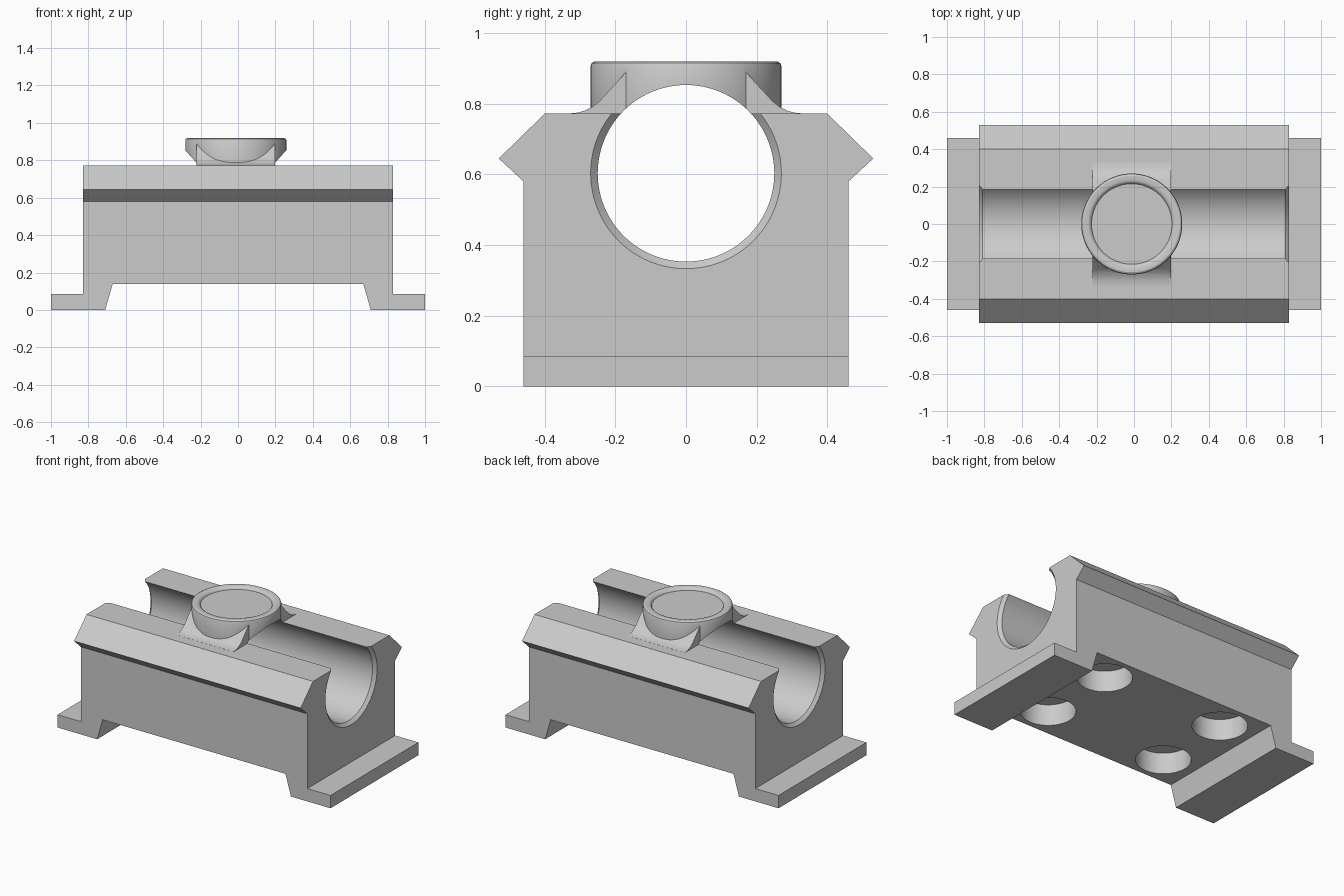
import bpy, bmesh, math
from mathutils import Matrix, Vector

if "Cube" in bpy.data.objects:
    bpy.data.objects.remove(bpy.data.objects["Cube"], do_unlink=True)

grey = bpy.data.materials.new("light_grey")
grey.use_nodes = True
colour = (0.6, 0.6, 0.6, 1)
grey.diffuse_color = colour
grey.node_tree.nodes["Principled BSDF"].inputs["Base Color"].default_value = colour


def finish(name, bm):
    bmesh.ops.recalc_face_normals(bm, faces=bm.faces)
    mesh = bpy.data.meshes.new(name)
    bm.to_mesh(mesh)
    bm.free()
    mesh.materials.append(grey)
    obj = bpy.data.objects.new(name, mesh)
    bpy.context.collection.objects.link(obj)
    return obj


def prism(name, outline, axis, start, end):
    """Extrude a mirrored half outline along x (yz outline) or y (xz outline)."""
    full = outline + [(-u, z) for u, z in reversed(outline)]
    bm = bmesh.new()
    place = (lambda u, z: (start, u, z)) if axis == "x" else (lambda u, z: (u, start, z))
    face = bm.faces.new([bm.verts.new(place(u, z)) for u, z in full])
    step = Vector((end - start, 0, 0) if axis == "x" else (0, end - start, 0))
    moved = bmesh.ops.extrude_face_region(bm, geom=[face])["geom"]
    bmesh.ops.translate(bm, vec=step, verts=[v for v in moved if isinstance(v, bmesh.types.BMVert)])
    return finish(name, bm)


def lathe(name, profile, matrix, sides=96):
    """Closed solid of revolution from (radius, height) rings with flat ends."""
    bm = bmesh.new()
    rings = []
    for r, h in profile:
        angles = [2 * math.pi * i / sides for i in range(sides)]
        rings.append([bm.verts.new((r * math.cos(a), r * math.sin(a), h)) for a in angles])
    for low, high in zip(rings, rings[1:]):
        for i in range(sides):
            j = (i + 1) % sides
            bm.faces.new((low[i], low[j], high[j], high[i]))
    bm.faces.new(rings[0])
    bm.faces.new(rings[-1])
    bm.transform(matrix)
    return finish(name, bm)


def combine(target, tool, operation):
    mod = target.modifiers.new(operation.lower(), "BOOLEAN")
    mod.operation, mod.solver, mod.object = operation, "EXACT", tool
    bpy.context.view_layer.objects.active = target
    bpy.ops.object.modifier_apply(modifier=mod.name)
    bpy.data.objects.remove(tool, do_unlink=True)


# Body with end feet, trimmed to the dovetail rail section
body = prism("rail_body", [(0.67, 0.14), (0.71, 0), (1, 0), (1, 0.085),
                           (0.83, 0.085), (0.83, 0.77)], "y", -0.6, 0.6)
section = prism("rail_section", [(0.46, -0.1), (0.46, 0.58), (0.53, 0.645),
                                 (0.4, 0.772), (0.2, 0.772)], "x", -1.2, 1.2)
body.data.transform(Matrix.Translation((0, 0, 0)))
top_trim = section
for v in body.data.vertices:
    if v.co.z > 0.7:
        v.co.z = 0.9
combine(body, top_trim, "INTERSECT")

# Round cap with a rounded rim and shallow dished top
cap_x = -0.012
cap = lathe("round_cap", [(0.27, 0.7), (0.27, 0.908), (0.267, 0.915), (0.258, 0.92),
                          (0.234, 0.92), (0.226, 0.917), (0.219, 0.911), (0.215, 0.903)],
            Matrix.Translation((cap_x, 0, 0)))

# Flared gussets joining the cap to the rail
flare = [(0.33, 0.72), (0.33, 0.7725), (0.305, 0.775), (0.285, 0.781), (0.265, 0.791),
         (0.245, 0.807), (0.17, 0.889)]
gusset = prism("cap_gusset", flare, "x", cap_x - 0.21, cap_x + 0.21)
combine(cap, gusset, "UNION")
combine(body, cap, "UNION")

# Lengthwise bore with chamfered mouths
bore = lathe("bore_cutter", [(0.29, -0.85), (0.25, -0.81), (0.25, 0.81), (0.29, 0.85)],
             Matrix.Translation((0, 0, 0.603)) @ Matrix.Rotation(math.pi / 2, 4, "Y"))
combine(body, bore, "DIFFERENCE")

# Four blind holes underneath
for x in (-0.445, 0.445):
    for y in (-0.26, 0.26):
        hole = lathe("hole_cutter", [(0.165, 0.05), (0.165, 0.28)],
                     Matrix.Translation((x, y, 0)), 64)
        combine(body, hole, "DIFFERENCE")

bpy.ops.object.select_all(action="DESELECT")
body.select_set(True)
bpy.context.view_layer.objects.active = body
bpy.ops.object.shade_smooth_by_angle(angle=math.radians(25))
